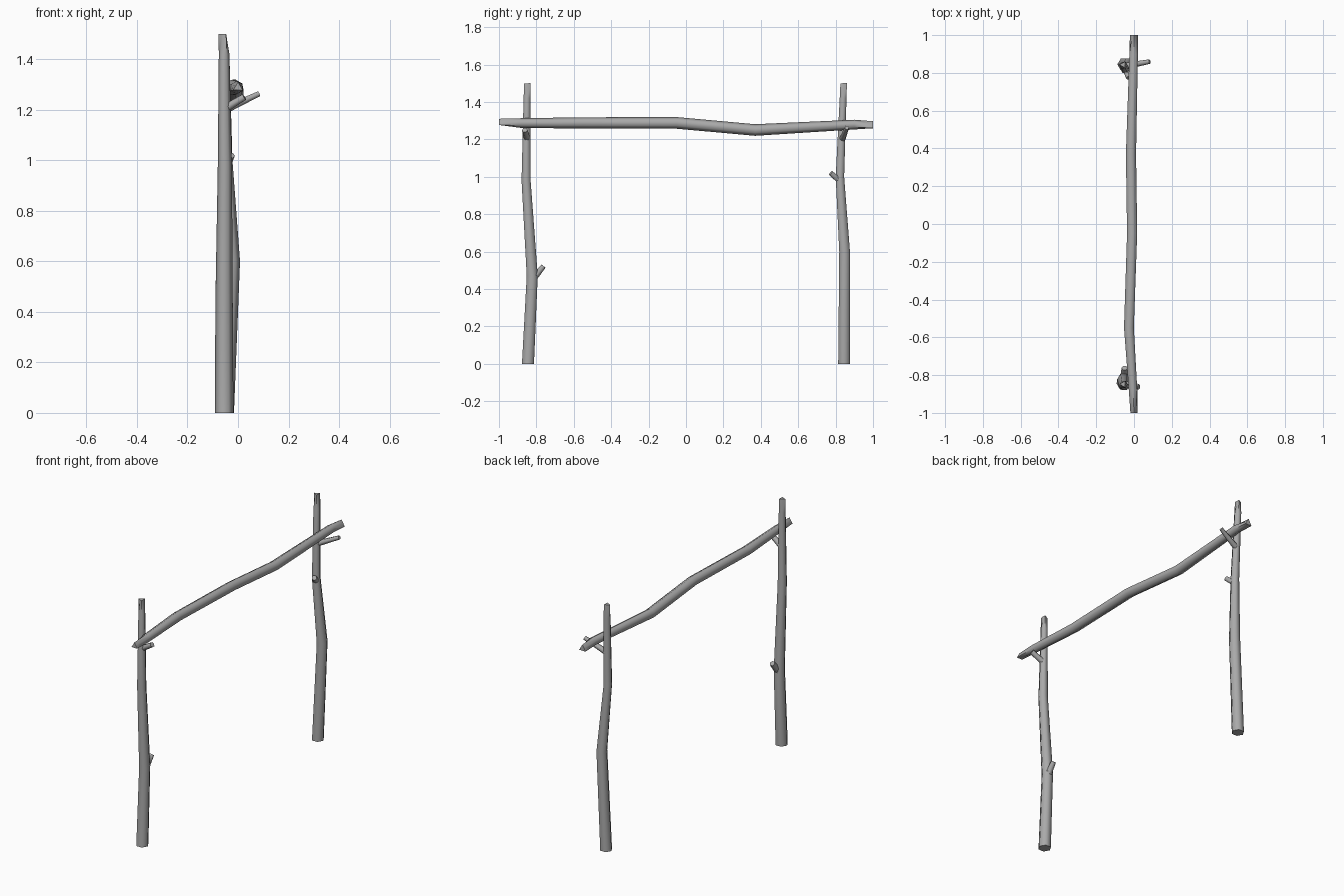
import bpy, bmesh, math
from mathutils import Vector

cube = bpy.data.objects.get("Cube")
if cube:
    bpy.data.objects.remove(cube, do_unlink=True)

wood = bpy.data.materials.new("grey wood")
wood.use_nodes = True
GREY = (0.4, 0.4, 0.4, 1)
wood.diffuse_color = GREY
wood.node_tree.nodes["Principled BSDF"].inputs["Base Color"].default_value = GREY

SIDES = 6


def limb(name, path, turn=0.0, cut_start=False, cut_end=False):
    """Tapered six-sided stick through (x, y, z, radius) points; cut ends shrink to a triangle."""
    pts = [Vector(p[:3]) for p in path]
    axis = (pts[-1] - pts[0]).normalized()
    ref = Vector((1, 0, 0)) if abs(axis.x) < 0.7 else Vector((0, 1, 0))
    u = (ref - axis * ref.dot(axis)).normalized()
    v = axis.cross(u)
    bm = bmesh.new()
    rings = []
    last = len(path) - 1
    for i, p in enumerate(path):
        cut = (cut_start and i == 0) or (cut_end and i == last)
        ring = []
        for k in range(SIDES):
            a = turn + math.tau * k / SIDES
            r = p[3] * (0.5 if cut and k % 2 else 1)
            ring.append(bm.verts.new(pts[i] + (u * math.cos(a) + v * math.sin(a)) * r))
        rings.append(ring)
    for lo, hi in zip(rings, rings[1:]):
        for k in range(SIDES):
            n = (k + 1) % SIDES
            bm.faces.new((lo[k], lo[n], hi[n], hi[k]))
    bm.faces.new(rings[0][::-1])
    bm.faces.new(rings[-1])
    bmesh.ops.recalc_face_normals(bm, faces=bm.faces)
    mesh = bpy.data.meshes.new(name)
    bm.to_mesh(mesh)
    bm.free()
    mesh.materials.append(wood)
    obj = bpy.data.objects.new(name, mesh)
    bpy.context.collection.objects.link(obj)
    bpy.ops.object.select_all(action="DESELECT")
    obj.select_set(True)
    bpy.context.view_layer.objects.active = obj
    bpy.ops.object.shade_smooth_by_angle(angle=math.radians(62))
    return obj


# Upright posts, gently bent and tapering upwards
limb("front_post", [(-.055, -.845, 0, .037), (-.055, -.822, .47, .034),
                    (-.052, -.855, .98, .028), (-.055, -.85, 1.42, .021),
                    (-.057, -.848, 1.5, .02)], turn=math.pi, cut_end=True)
limb("back_post", [(-.052, .845, 0, .036), (-.025, .848, .6, .033),
                   (-.048, .823, 1.0, .026), (-.055, .84, 1.42, .021),
                   (-.057, .843, 1.5, .02)], turn=math.pi, cut_end=True)

# Crossbar resting on the forks
limb("crossbar", [(0, -1, 1.288, .022), (-.005, -.88, 1.287, .026),
                  (-.027, -.55, 1.288, .03), (-.01, -.05, 1.288, .031),
                  (-.016, .37, 1.25, .031), (-.002, .9, 1.279, .026),
                  (0, 1, 1.272, .025)], turn=math.pi / 6, cut_start=True, cut_end=True)

# Side branches holding the crossbar
limb("front_fork", [(-.05, -.85, 1.205, .018), (.025, -.862, 1.25, .015)])
limb("back_fork", [(-.05, .835, 1.2, .018), (.083, .86, 1.263, .012)])

# Cut branch stubs
limb("front_stub", [(-.053, -.82, .45, .021), (-.05, -.762, .522, .016)])
limb("back_stub", [(-.047, .825, .975, .018), (-.027, .774, 1.02, .015)])
